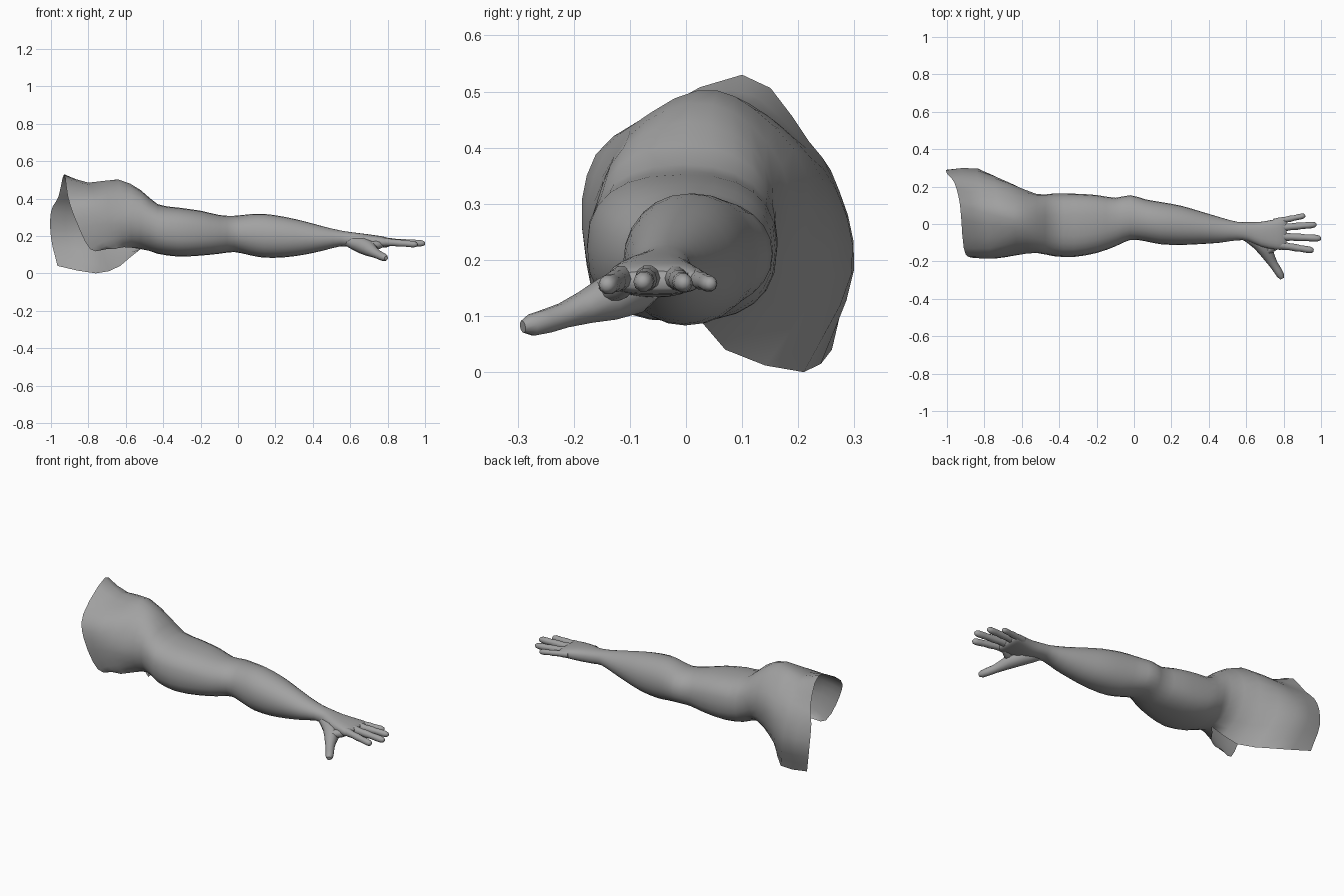
import bpy, bmesh, math
from mathutils import Vector

if "Cube" in bpy.data.objects:
    bpy.data.objects.remove(bpy.data.objects["Cube"])

skin = bpy.data.materials.new("clay_grey")
skin.diffuse_color = (0.36, 0.36, 0.36, 1)
skin.use_nodes = True
skin.node_tree.nodes["Principled BSDF"].inputs["Base Color"].default_value = skin.diffuse_color


def finish(name, bm, angle):
    me = bpy.data.meshes.new(name)
    bm.to_mesh(me)
    bm.free()
    me.materials.append(skin)
    ob = bpy.data.objects.new(name, me)
    bpy.context.collection.objects.link(ob)
    bpy.ops.object.select_all(action='DESELECT')
    ob.select_set(True)
    bpy.context.view_layer.objects.active = ob
    bpy.ops.object.shade_smooth_by_angle(angle=math.radians(angle))


def spline(pts, steps):
    """Smooth curve through the points, with the given steps per span."""
    out = []
    for i in range(len(pts) - 1):
        b, c = pts[i], pts[i + 1]
        a = pts[i - 1] if i else b * 2 - c
        d = pts[i + 2] if i + 2 < len(pts) else c * 2 - b
        for k in range(steps):
            t = k / steps
            out.append(0.5 * (2 * b + (c - a) * t + (2 * a - 5 * b + 4 * c - d) * t * t
                              + (3 * b - a - 3 * c + d) * t ** 3))
    return out + [pts[-1]]


def arm_ring(x, y0, y1, z0, z1, power):
    """Squarish oval from underside, round the front, over the top, to the underside."""
    ring = []
    for k in range(25):
        a = 2 * math.pi * k / 24
        s, c = math.sin(a), math.cos(a)
        y = -math.copysign(abs(s) ** (2 / power), s)
        z = -math.copysign(abs(c) ** (2 / power), c)
        ring.append(Vector((x, (y0 + y1) / 2 + y * (y1 - y0) / 2,
                            (z0 + z1) / 2 + z * (z1 - z0) / 2)))
    return ring


# Shoulder shell: chest edge, over the shoulder, down the back to the lat edge
shoulder = [
    [(-.70, -.14, .13), (-.79, -.165, .13), (-.87, -.18, .29), (-.91, -.13, .41), (-.93, .10, .53),
     (-.96, .22, .41), (-1.0, .27, .33), (-1.0, .29, .19), (-.965, .26, .04)],
    [(-.66, -.14, .13), (-.72, -.17, .17), (-.76, -.185, .31), (-.77, -.13, .42), (-.80, .06, .485),
     (-.82, .18, .43), (-.84, .27, .32), (-.83, .295, .175), (-.76, .21, .0)],
    [(-.61, -.11, .14), (-.62, -.15, .19), (-.63, -.165, .30), (-.63, -.10, .43), (-.64, .02, .502),
     (-.65, .12, .47), (-.66, .215, .35), (-.66, .19, .17), (-.63, .07, .04)],
]
rows = [spline([Vector(p) for p in r], 3) for r in shoulder]

# Upper arm, elbow, forearm, wrist, palm: x, y range, z range, squareness
sections = [
    (-.52, -.155, .160, .130, .445, 2.1), (-.43, -.172, .163, .105, .370, 2.3),
    (-.32, -.176, .162, .090, .352, 2.5), (-.20, -.155, .155, .095, .335, 2.4),
    (-.10, -.120, .140, .105, .312, 2.2), (-.02, -.085, .154, .114, .308, 2.1),
    (.06, -.092, .132, .098, .316, 2.1), (.14, -.108, .118, .084, .318, 2.1),
    (.25, -.112, .098, .086, .302, 2.1), (.36, -.107, .066, .101, .277, 2.0),
    (.46, -.100, .036, .123, .250, 2.0), (.55, -.087, .012, .145, .229, 2.1),
    (.61, -.092, .010, .140, .220, 2.3), (.68, -.122, .012, .133, .211, 2.5),
    (.76, -.137, .026, .137, .200, 2.7), (.80, -.136, .030, .140, .190, 2.7),
    (.815, -.125, .020, .150, .180, 2.7),
]
rows += [arm_ring(*s) for s in sections]

# Smooth along the arm, closing the underside seam past the armpit
columns = [spline([r[c] for r in rows], 2) for c in range(25)]
count = len(columns[0])
for r in range(6, count):
    mid = (columns[0][r] + columns[24][r]) / 2
    columns[0][r], columns[24][r] = mid, mid.copy()

bm = bmesh.new()
grid = [[bm.verts.new(columns[c][r]) for c in range(25)] for r in range(count)]
for r in range(count - 1):
    for c in range(24):
        bm.faces.new((grid[r][c], grid[r + 1][c], grid[r + 1][c + 1], grid[r][c + 1]))
bm.faces.new(grid[-1][23::-1])
bmesh.ops.remove_doubles(bm, verts=bm.verts, dist=1e-5)
finish("arm", bm, 50)


def digit(name, path, sides=10):
    """Tapering tube through (x, y, z, radius) stations with capped ends."""
    bm = bmesh.new()
    pts = [Vector(p[:3]) for p in path]
    rings = []
    for i, p in enumerate(pts):
        d = (pts[min(i + 1, len(pts) - 1)] - pts[max(i - 1, 0)]).normalized()
        side = d.cross(Vector((0, 0, 1))).normalized()
        up = side.cross(d)
        rings.append([bm.verts.new(p + path[i][3] * (side * math.cos(a) + up * math.sin(a)))
                      for a in (2 * math.pi * k / sides for k in range(sides))])
    for a, b in zip(rings, rings[1:]):
        for k in range(sides):
            bm.faces.new((a[k], a[(k + 1) % sides], b[(k + 1) % sides], b[k]))
    bm.faces.new(rings[0])
    bm.faces.new(rings[-1])
    bmesh.ops.recalc_face_normals(bm, faces=bm.faces)
    finish(name, bm, 60)


# Fingers: base and tip in plan, with thicker knuckles
profile = [(0, 1.2), (.2, 1.2), (.35, 1.0), (.52, 1.08), (.65, .92), (.78, .98),
           (.9, .95), (.97, .72), (1, .35)]
for name, bx, by, tx, ty, tz, rad in [
        ("index_finger", .76, -.110, .960, -.142, .154, .0185),
        ("middle_finger", .76, -.066, 1.00, -.077, .160, .0190),
        ("ring_finger", .76, -.022, .975, -.003, .158, .0180),
        ("little_finger", .75, .010, .915, .045, .156, .0155)]:
    base, tip = Vector((bx, by, .170)), Vector((tx, ty, tz))
    digit(name, [(*base.lerp(tip, t), rad * k) for t, k in profile])

# Thumb with its fleshy base
digit("thumb", [(.57, -.050, .175, .022), (.62, -.068, .162, .036), (.67, -.095, .148, .045),
                (.705, -.140, .130, .040), (.725, -.180, .115, .030), (.748, -.218, .101, .023),
                (.768, -.248, .091, .022), (.784, -.275, .084, .020), (.792, -.291, .081, .011)])

# Web between thumb and palm
digit("thumb_web", [(.68, -.155, .135, .016), (.715, -.140, .145, .024), (.755, -.115, .155, .024),
                    (.79, -.100, .162, .014)])
